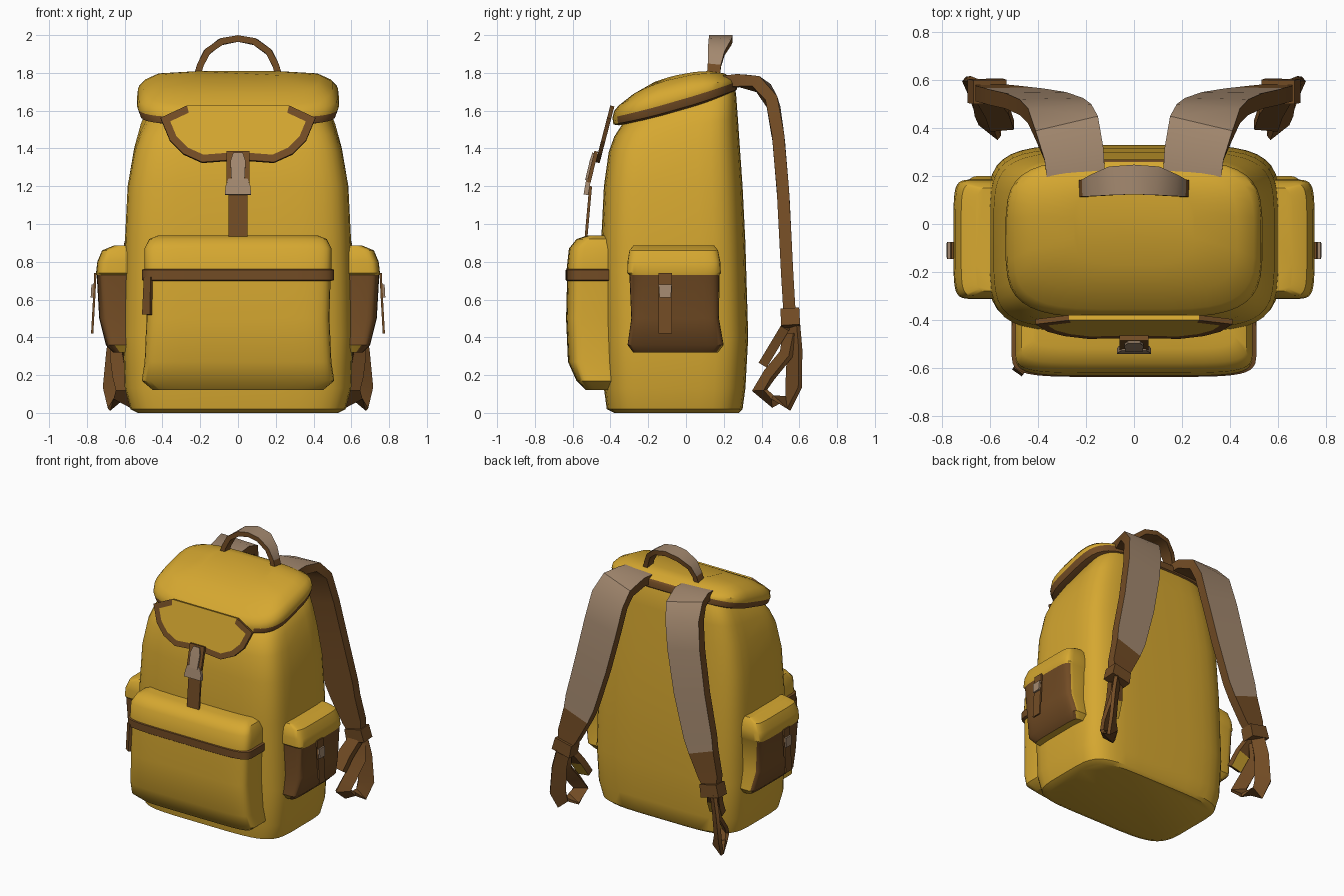
import bpy, bmesh, math
from mathutils import Vector

if "Cube" in bpy.data.objects:
    bpy.data.objects.remove(bpy.data.objects["Cube"])


def material(name, rgb):
    m = bpy.data.materials.new(name)
    m.diffuse_color = (*rgb, 1)
    m.use_nodes = True
    m.node_tree.nodes["Principled BSDF"].inputs["Base Color"].default_value = m.diffuse_color
    return m


MATS = [material("mustard canvas", (0.67, 0.39, 0.03)),
        material("brown leather", (0.17, 0.072, 0.018)),
        material("pale tan webbing", (0.37, 0.25, 0.16))]
YELLOW, BROWN, PALE = 0, 1, 2


def finish(bm, name, angle=38):
    bmesh.ops.recalc_face_normals(bm, faces=bm.faces)
    for f in bm.faces:
        f.smooth = True
    for e in bm.edges:
        e.smooth = e.calc_face_angle(0) < math.radians(angle)
    me = bpy.data.meshes.new(name)
    bm.to_mesh(me)
    bm.free()
    for m in MATS:
        me.materials.append(m)
    ob = bpy.data.objects.new(name, me)
    bpy.context.collection.objects.link(ob)
    return ob


def loft(name, rings, power=5, n=40, rule=None, sx=1):
    """Stack of rounded-rectangle rings: (z, x0, x1, y0, y1[, tilt, bend])."""
    bm = bmesh.new()
    loops = []
    for z, x0, x1, y0, y1, *extra in rings:
        t, q = (extra + [0, 0])[:2]
        loop = []
        for i in range(n):
            a = 2 * math.pi * (i + 0.5) / n
            c, s = math.cos(a), math.sin(a)
            x = (x0 + x1) / 2 + (x1 - x0) / 2 * math.copysign(abs(c) ** (2 / power), c)
            y = (y0 + y1) / 2 + (y1 - y0) / 2 * math.copysign(abs(s) ** (2 / power), s)
            loop.append(bm.verts.new((x, y, z + t * y + q * y * y)))
        loops.append(loop)
    for a, b in zip(loops, loops[1:]):
        for i in range(n):
            j = (i + 1) % n
            bm.faces.new((a[i], a[j], b[j], b[i]))
    bm.faces.new(loops[0][::-1])
    bm.faces.new(loops[-1])
    bmesh.ops.recalc_face_normals(bm, faces=bm.faces)
    for f in bm.faces:
        f.material_index = rule(f.calc_center_median(), f.normal) if rule else YELLOW
    for v in bm.verts:
        v.co.x *= sx
    return finish(bm, name)


def ribbon(name, pts, thick, hint=(1, 0, 0), base=BROWN, outer=None, sx=1):
    """Flat strap along pts (x, y, z, half width); outer(centre) colours the outside."""
    bm = bmesh.new()
    P = [Vector(p[:3]) for p in pts]
    loops = []
    for i, p in enumerate(P):
        t = (P[min(i + 1, len(P) - 1)] - P[max(i - 1, 0)]).normalized()
        side = Vector(hint)
        side = (side - t * side.dot(t)).normalized()
        up = side.cross(t) * thick / 2
        s = side * pts[i][3]
        loops.append([bm.verts.new(q) for q in (p - s + up, p + s + up, p + s - up, p - s - up)])
    for a, b in zip(loops, loops[1:]):
        for i in range(4):
            j = (i + 1) % 4
            f = bm.faces.new((a[i], a[j], b[j], b[i]))
            f.material_index = base
            if i == 0 and outer:
                f.material_index = outer(f.calc_center_median())
    for cap in (loops[0], loops[-1]):
        bm.faces.new(cap).material_index = base
    for v in bm.verts:
        v.co.x *= sx
    return finish(bm, name)


# Main bag body, leaning in and tilting towards the top
loft("body", [
    (0.00, -.53, .53, -.38, .28), (0.02, -.57, .57, -.42, .30),
    (0.13, -.60, .60, -.435, .315), (0.40, -.61, .61, -.44, .33),
    (0.90, -.60, .60, -.45, .315), (1.20, -.585, .585, -.435, .30),
    (1.40, -.55, .55, -.41, .285, .05), (1.52, -.515, .515, -.38, .275, .15),
    (1.62, -.47, .47, -.34, .265, .28), (1.66, -.42, .42, -.29, .25, .28)])


# Top lid, domed, with a leather edge on its sides, corners and back
def lid_rule(c, n):
    edge = c.z - .3 * c.y - .1 * c.y ** 2 < 1.66 and (c.y > -.35 or abs(c.x) > .38)
    return BROWN if edge or (c.y > .25 and c.z < 1.78) else YELLOW


loft("lid", [
    (1.61, -.48, .48, -.355, .25, .3, .15), (1.62, -.52, .52, -.385, .27, .3, .15),
    (1.665, -.535, .535, -.39, .268, .3, .1), (1.71, -.53, .53, -.38, .258, .25, -.1),
    (1.75, -.50, .50, -.355, .24, .2, -.4), (1.785, -.43, .43, -.28, .205, .18, -.6),
    (1.798, -.25, .25, -.17, .14, .17, -.65)], power=4, rule=lid_rule)

# Front tongue of the lid: inset border makes the leather trim
bm = bmesh.new()
half = [(.27, 1.625), (.41, 1.56), (.36, 1.44), (.29, 1.37), (.19, 1.325), (.06, 1.335)]
outline = half + [(-x, z) for x, z in reversed(half)]
face = bm.faces.new([bm.verts.new((x, -.39 - .26 * (1.625 - z), z)) for x, z in outline])
face.normal_update()
trim = bmesh.ops.inset_region(bm, faces=[face], thickness=.04, use_boundary=True,
                              use_even_offset=True)["faces"]
for f in trim:
    f.material_index = YELLOW if f.calc_center_median().z > 1.6 else BROWN
tongue = finish(bm, "lid_tongue")
for p in tongue.data.polygons:
    p.use_smooth = False
solid = tongue.modifiers.new("thickness", "SOLIDIFY")
solid.thickness = .022
solid.offset = 0

# Closing strap and buckle
ribbon("closing_strap", [(0, -.53, .92, .05), (0, -.505, 1.20, .05)], .015)
ribbon("buckle_backing", [(0, -.515, 1.22, .06), (0, -.475, 1.385, .06)], .02)
ribbon("buckle_frame", [(0, -.53, 1.155, .07), (0, -.522, 1.20, .065), (0, -.515, 1.24, .05)],
       .025, base=PALE)
ribbon("buckle_clip", [(0, -.522, 1.23, .035), (0, -.498, 1.33, .04), (0, -.484, 1.375, .025)],
       .025, base=PALE)

# Large front pocket with a leather band
loft("front_pocket", [
    (.12, -.45, .45, -.53, -.34), (.17, -.51, .51, -.58, -.34),
    (.27, -.495, .495, -.625, -.34), (.50, -.485, .485, -.635, -.34),
    (.698, -.49, .49, -.63, -.34), (.703, -.51, .51, -.637, -.34),
    (.757, -.51, .51, -.637, -.34), (.762, -.495, .495, -.632, -.34),
    (.87, -.495, .495, -.62, -.34), (.92, -.47, .47, -.58, -.34),
    (.94, -.42, .42, -.52, -.34)], power=6,
    rule=lambda c, n: BROWN if .698 < c.z < .762 and abs(n.z) < .98 else YELLOW)
ribbon("zip_pull", [(-.475, -.605, .72, .022), (-.482, -.612, .52, .025)], .02, hint=(1, -.7, 0))


def pocket_rule(c, n):
    return BROWN if c.z < .735 and (n.x > .4 or (c.y < -.05 and c.x > .62)) else YELLOW


for sx, tag in ((1, "right"), (-1, "left")):
    # Side pocket, its fastening strap and clasp
    loft("side_pocket_" + tag, [
        (.32, .53, .66, -.28, .17), (.36, .53, .70, -.31, .20),
        (.50, .53, .735, -.29, .175), (.73, .53, .748, -.30, .178),
        (.74, .53, .752, -.312, .185), (.80, .53, .745, -.31, .182),
        (.86, .53, .72, -.30, .17), (.885, .53, .66, -.28, .15)],
        power=6, n=32, rule=pocket_rule, sx=sx)
    ribbon("pocket_strap_" + tag, [(.755, -.11, .74, .035), (.762, -.11, .60, .035),
           (.772, -.11, .42, .035)], .012, hint=(0, 1, 0), sx=sx)
    ribbon("pocket_clasp_" + tag, [(.764, -.11, .68, .035), (.768, -.11, .61, .03)],
           .024, hint=(0, 1, 0), base=PALE, sx=sx)

    # Padded shoulder strap: pale outside, leather edges and lower end
    ribbon("shoulder_strap_" + tag, [
        (.24, .18, 1.75, .12), (.25, .29, 1.76, .125), (.28, .40, 1.735, .135),
        (.31, .46, 1.64, .135), (.345, .49, 1.45, .135), (.41, .515, 1.15, .13),
        (.49, .53, .85, .12), (.52, .535, .75, .105), (.585, .545, .58, .08),
        (.61, .55, .50, .05)], .065,
        outer=lambda c: PALE if c.z > .76 else BROWN, sx=sx)

    # Adjuster, dangling loop and tail
    ribbon("strap_adjuster_" + tag, [(.60, .55, .54, .07), (.62, .555, .45, .075)], .10, sx=sx)
    ribbon("strap_loop_" + tag, [
        (.62, .565, .48, .045), (.65, .575, .33, .05), (.665, .57, .14, .055),
        (.645, .54, .05, .05), (.61, .46, .06, .05), (.60, .39, .12, .05),
        (.62, .44, .20, .045), (.635, .53, .31, .045), (.62, .55, .42, .045)],
        .025, hint=(.75, .6, 0), sx=sx)
    ribbon("strap_tail_" + tag, [(.61, .53, .46, .045), (.57, .47, .36, .05),
           (.55, .41, .26, .05)], .05,
           outer=lambda c: YELLOW if c.z < .33 else BROWN, sx=sx)

# Carrying handle, pale on its top
arch = [(.22, .145, 1.77, .035), (.20, .15, 1.84, .035), (.165, .16, 1.91, .045),
        (.09, .18, 1.965, .06)]
ribbon("carry_handle", [(-x, y, z, w) for x, y, z, w in arch] + [(0, .185, 1.982, .062)] + arch[::-1],
       .035, hint=(0, -1, 0), outer=lambda c: PALE if c.z > 1.88 else BROWN)
